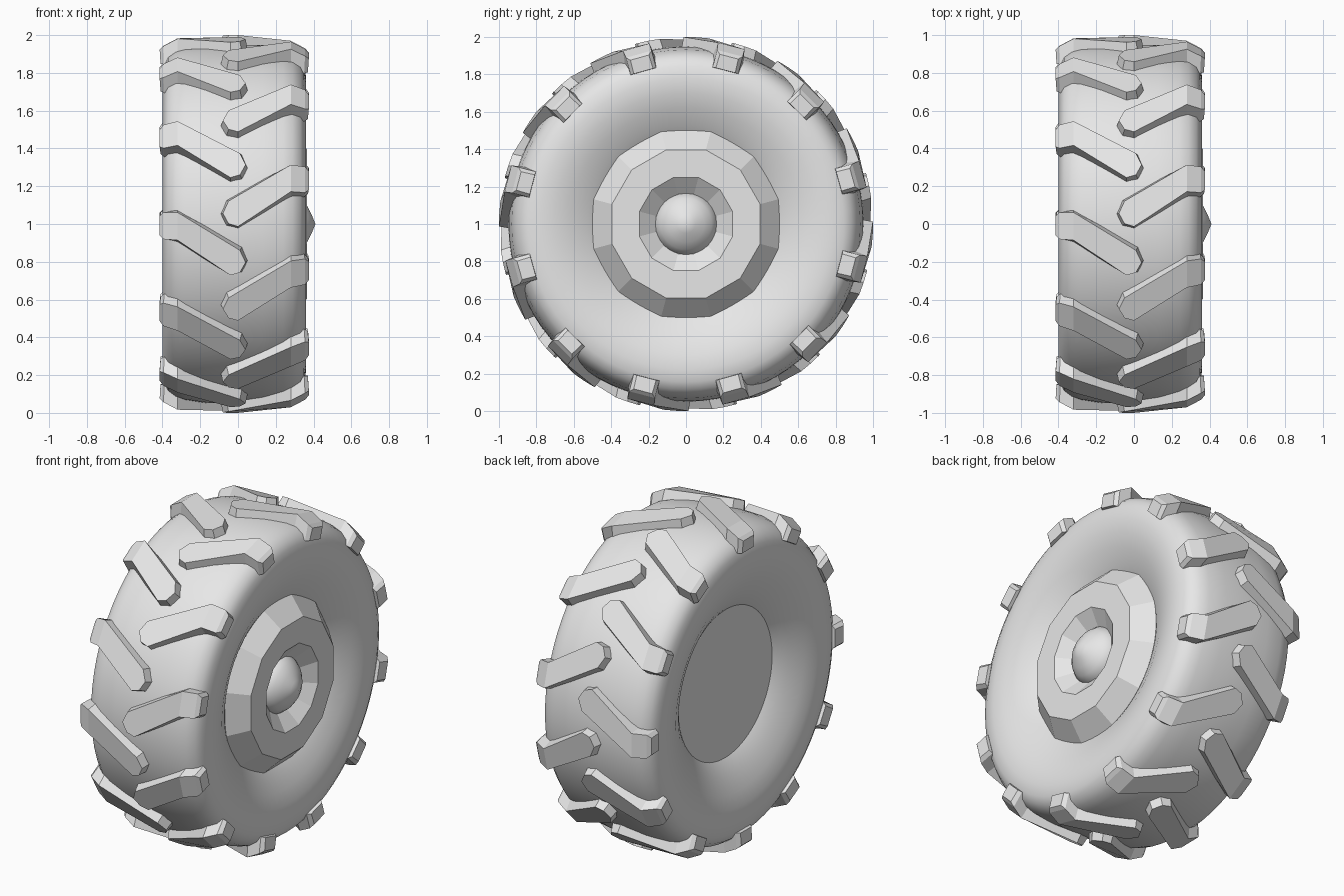
import bpy
import bmesh
from math import cos, sin, tau, radians

if "Cube" in bpy.data.objects:
    bpy.data.objects.remove(bpy.data.objects["Cube"], do_unlink=True)

MID = -0.02      # centre plane of the tyre along its axle
AXLE = (0, 0, 1)
LUGS = 12

grey = bpy.data.materials.new("plain_grey")
grey.use_nodes = True
grey.diffuse_color = (0.8, 0.8, 0.8, 1)
grey.node_tree.nodes["Principled BSDF"].inputs["Base Color"].default_value = (0.8, 0.8, 0.8, 1)


def finish_mesh(name, bm):
    bmesh.ops.recalc_face_normals(bm, faces=bm.faces)
    mesh = bpy.data.meshes.new(name)
    bm.to_mesh(mesh)
    bm.free()
    mesh.materials.append(grey)
    return mesh


def place(name, mesh, turn=0):
    obj = bpy.data.objects.new(name, mesh)
    obj.location = AXLE
    obj.rotation_euler.x = turn
    bpy.context.collection.objects.link(obj)
    return obj


def revolve(name, profile, sides, offset=0.0):
    """Spin (x, radius) points about the axle; ends are capped or closed to a tip."""
    bm = bmesh.new()
    rings = []
    for x, r in profile:
        if r == 0:
            rings.append([bm.verts.new((x, 0, 0))] * sides)
        else:
            angles = [tau * (i + offset) / sides for i in range(sides)]
            rings.append([bm.verts.new((x, r * sin(a), r * cos(a))) for a in angles])
    for a, b in zip(rings, rings[1:]):
        for i in range(sides):
            j = (i + 1) % sides
            corners = list(dict.fromkeys((a[i], a[j], b[j], b[i])))
            bm.faces.new(corners)
    for ring in (rings[0], rings[-1]):
        if ring[0] is not ring[1]:
            bm.faces.new(ring)
    return place(name, finish_mesh(name, bm))


def smooth(obj, angle):
    bpy.ops.object.select_all(action="DESELECT")
    obj.select_set(True)
    bpy.context.view_layer.objects.active = obj
    bpy.ops.object.shade_smooth_by_angle(angle=radians(angle))


# Tyre carcass: half profile from tread centre to bead, mirrored
half = [(0.0, 0.95), (0.15, 0.947), (0.26, 0.932), (0.31, 0.915), (0.35, 0.885),
        (0.37, 0.845), (0.38, 0.78), (0.37, 0.70), (0.345, 0.62), (0.30, 0.53),
        (0.265, 0.475), (0.245, 0.45)]
profile = [(MID - u, r) for u, r in reversed(half)] + [(MID + u, r) for u, r in half[1:]]
smooth(revolve("tyre", profile, 72), 32)

# Faceted wheel rim with a dished centre
revolve("rim", [(0.22, 0.56), (0.365, 0.41), (0.365, 0.258), (0.295, 0.165)], 12, 0.5)

# Hub cap
smooth(revolve("hub_cap", [(0.27, 0.168), (0.30, 0.163), (0.335, 0.137),
                           (0.365, 0.098), (0.39, 0.05), (0.41, 0)], 32), 60)

# Tread lug outline: (distance from centre plane, arc along tread, top radius)
OUTLINE = [(-0.06, -0.205, 1.0), (-0.03, -0.14, 1.0), (0.30, 0.062, 0.985),
           (0.375, 0.065, 0.945), (0.395, 0.045, 0.925), (0.395, -0.065, 0.925),
           (0.375, -0.085, 0.945), (0.30, -0.087, 0.985), (0.02, -0.275, 1.0),
           (-0.03, -0.26, 1.0)]
PANELS = [(0, 1, 2, 7, 8, 9), (2, 3, 6, 7), (3, 4, 5, 6)]


def lug_mesh(name, side):
    bm = bmesh.new()

    def point(u, s, r):
        return bm.verts.new((MID + side * u, -r * cos(s), r * sin(s)))

    top = [point(*p) for p in OUTLINE]
    base = []
    for i, (u, s, r) in enumerate(OUTLINE):
        flare = 0 if i == 0 else 0.02 if i < 5 else -0.02
        outer = u > 0.35
        base.append(point(u - 0.02 if u < 0 else u - 0.005 * outer,
                          s + flare * (0.4 if outer else 1),
                          0.85 if outer else 0.90))
    for panel in PANELS:
        bm.faces.new([top[i] for i in panel])
        bm.faces.new([base[i] for i in reversed(panel)])
    for i in range(len(top)):
        j = (i + 1) % len(top)
        bm.faces.new((top[j], top[i], base[i], base[j]))
    return finish_mesh(name, bm)


# Staggered lugs around both shoulders
for label, side, stagger in (("left", 1, 0.5), ("right", -1, 0.0)):
    mesh = lug_mesh(label + "_tread_lug", side)
    for k in range(LUGS):
        place(f"{label}_tread_lug_{k + 1}", mesh, -tau * (k + stagger) / LUGS)
